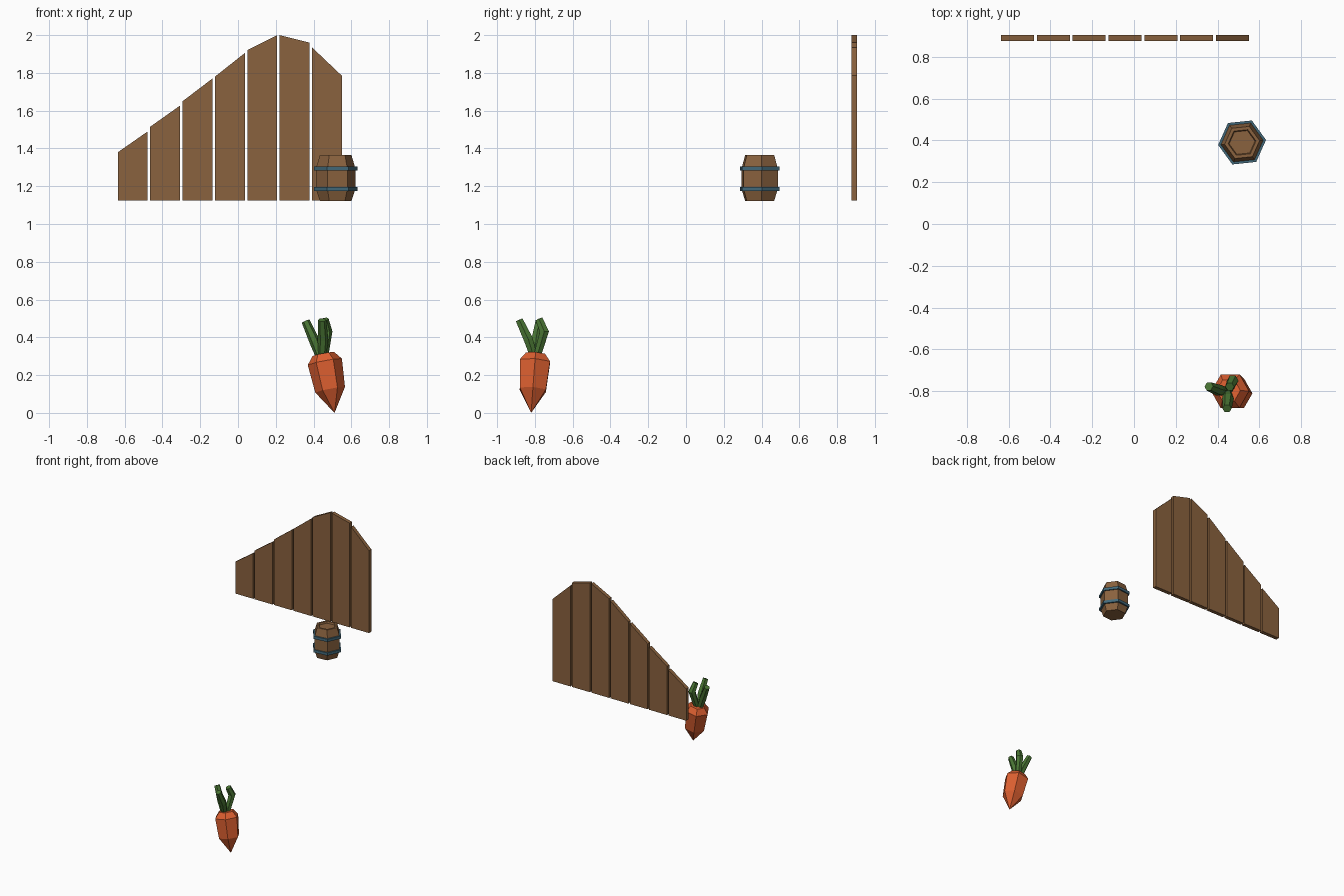
import bpy, bmesh, math
from mathutils import Vector, Matrix

if "Cube" in bpy.data.objects:
    bpy.data.objects.remove(bpy.data.objects["Cube"])


def material(name, srgb):
    m = bpy.data.materials.new(name)
    lin = [((c / 255 + 0.055) / 1.055) ** 2.4 for c in srgb]
    m.diffuse_color = (*lin, 1)
    m.use_nodes = True
    m.node_tree.nodes["Principled BSDF"].inputs["Base Color"].default_value = m.diffuse_color
    return m


WOOD = material("wood brown", (138, 98, 62))
STEEL = material("steel blue", (66, 105, 122))
ORANGE = material("carrot orange", (220, 95, 48))
GREEN = material("leaf green", (74, 118, 52))


def finish(name, bm, mat):
    bmesh.ops.recalc_face_normals(bm, faces=bm.faces)
    mesh = bpy.data.meshes.new(name)
    bm.to_mesh(mesh)
    bm.free()
    mesh.materials.append(mat)
    ob = bpy.data.objects.new(name, mesh)
    bpy.context.collection.objects.link(ob)
    return ob


def loft(name, rings, mat, sides=6, phase=0.0, closed=False):
    """Join polygon rings (centre, axis, radius); radius 0 makes a tip."""
    bm = bmesh.new()
    loops = []
    for centre, axis, r in rings:
        c = Vector(centre)
        rot = Vector((0, 0, 1)).rotation_difference(Vector(axis))
        n = sides if r > 0 else 1
        loops.append([bm.verts.new(c + rot @ Vector((
            r * math.cos(phase + math.tau * i / sides),
            r * math.sin(phase + math.tau * i / sides), 0))) for i in range(n)])
    pairs = list(zip(loops, loops[1:]))
    if closed:
        pairs.append((loops[-1], loops[0]))
    for a, b in pairs:
        for i in range(sides):
            j = (i + 1) % sides
            if len(a) == 1:
                bm.faces.new((a[0], b[i], b[j]))
            else:
                bm.faces.new((a[i], a[j], b[j], b[i]))
    if not closed:
        for end in (loops[0], loops[-1]):
            if len(end) > 2:
                bm.faces.new(end)
    return finish(name, bm, mat)


# Fence planks: slanted tops, (left height, right height)
tops = [(1.38, 1.49), (1.515, 1.627), (1.65, 1.77), (1.78, 1.905),
        (1.92, 2.0), (2.0, 1.96), (1.935, 1.785)]
for i, (zl, zr) in enumerate(tops):
    x0 = -0.636 + i * 0.1713
    x1 = x0 + 0.158
    bm = bmesh.new()
    face = bm.faces.new([bm.verts.new((x, 0.875, z)) for x, z in
                         ((x0, 1.125), (x1, 1.125), (x1, zr), (x0, zl))])
    ext = bmesh.ops.extrude_face_region(bm, geom=[face])
    bmesh.ops.translate(bm, vec=(0, 0.03, 0), verts=[
        v for v in ext["geom"] if isinstance(v, bmesh.types.BMVert)])
    finish(f"fence_plank_{i + 1}", bm, WOOD)

# Barrel: staved body with sunken lid, two hoops
UP = (0, 0, 1)
TURN = math.radians(6)


def barrel_rings(profile):
    return [((0.517, 0.39, z), UP, r) for r, z in profile]


loft("barrel_body", barrel_rings([
    (0.084, 1.122), (0.105, 1.185), (0.105, 1.294), (0.084, 1.365),
    (0.067, 1.365), (0.062, 1.352)]), WOOD, phase=TURN)
for i, z in enumerate((1.185, 1.294)):
    loft(f"barrel_hoop_{i + 1}", barrel_rings([
        (0.095, z - 0.011), (0.115, z - 0.011),
        (0.115, z + 0.011), (0.095, z + 0.011)]), STEEL, phase=TURN, closed=True)

# Carrot root: tilted six-sided spike
tip = Vector((0.511, -0.82, 0.0))
axis = Vector((-0.19, 0.075, 1)).normalized()
loft("carrot_root", [(tip + axis * d, axis, r) for d, r in
                     ((0, 0), (0.125, 0.08), (0.276, 0.092), (0.318, 0.058))], ORANGE)

# Carrot leaves: bent stalks
stalks = {
    "side": [(0.435, -0.80, 0.295), (0.405, -0.795, 0.38), (0.358, -0.777, 0.485)],
    "front": [(0.445, -0.805, 0.295), (0.45, -0.835, 0.39), (0.445, -0.883, 0.492)],
    "back": [(0.455, -0.79, 0.295), (0.472, -0.75, 0.43), (0.458, -0.778, 0.495)],
}
for label, pts in stalks.items():
    p = [Vector(q) for q in pts]
    axes = [p[1] - p[0], (p[1] - p[0]).normalized() + (p[2] - p[1]).normalized(), p[2] - p[1]]
    loft(f"carrot_stalk_{label}", list(zip(p, axes, (0.022, 0.028, 0.022))), GREEN)
